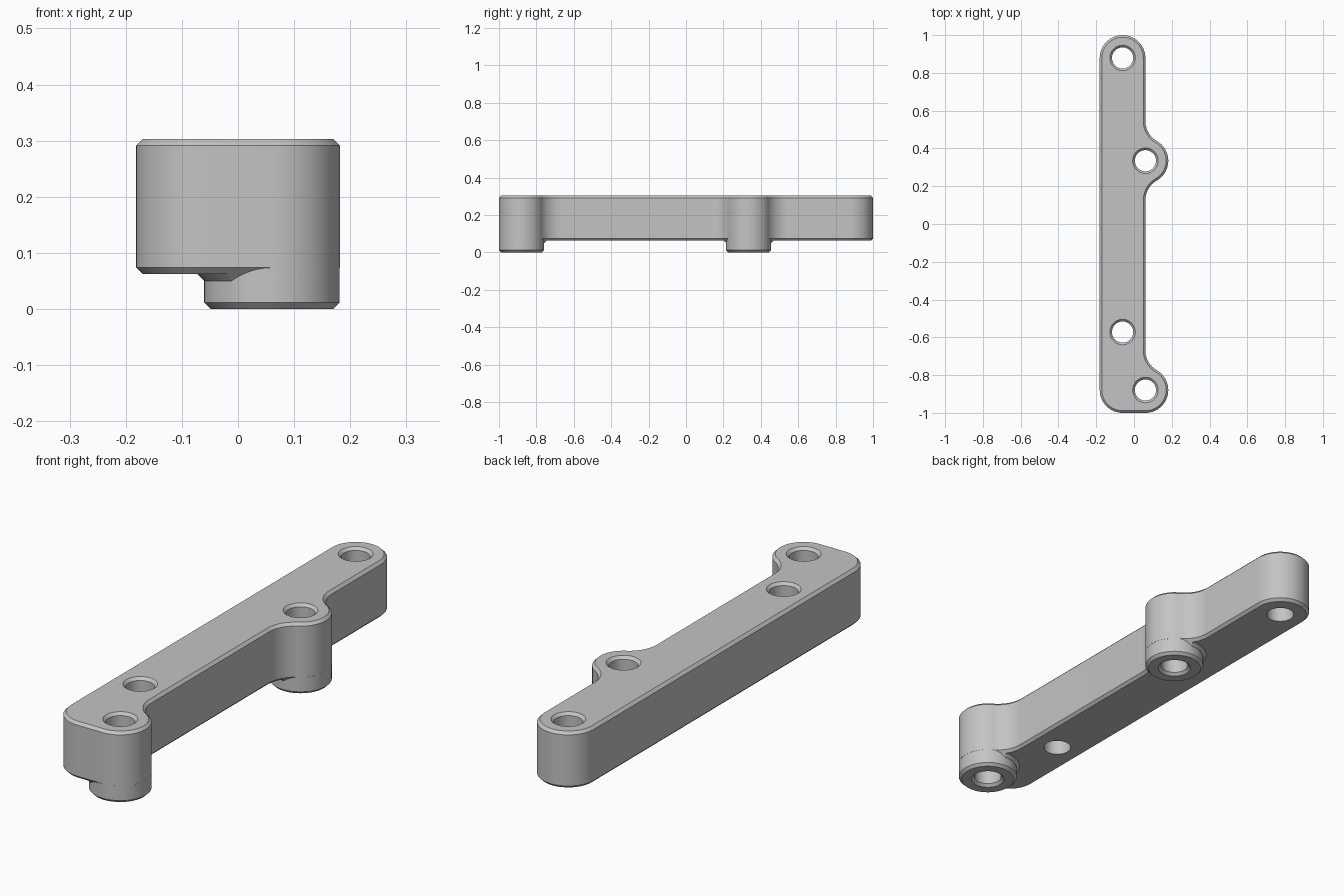
import bpy, bmesh
from math import sin, cos, pi, atan2, sqrt, ceil

if "Cube" in bpy.data.objects:
    bpy.data.objects.remove(bpy.data.objects["Cube"])

C = 0.0605            # half spacing of the two hole columns
R = 0.121             # rounding of bar end and bosses
FIL = 0.12            # concave fillet beside each boss
CH = 0.0115           # chamfer
TOP, UNDER = 0.303, 0.0625
YA, YB, YC = 1 - R, 0.335, -0.572
NECK = 0.05           # height where the boss neck starts to flare
HOLE = 0.056
BOSSES = [(C, -YA), (C, YB)]


def arc(cx, cy, r, a, b):
    n = ceil(abs(b - a) / (pi / 36))
    return [(cx + r * cos(a + (b - a) * i / n), cy + r * sin(a + (b - a) * i / n))
            for i in range(n + 1)]


def outline(o):
    """Plan outline, moved inwards by o."""
    d = sqrt(R * R + 2 * R * FIL)
    phi = atan2(d, FIL)
    fx, r, f = C + FIL, R - o, FIL + o
    return (arc(-C, -YA, r, pi, 1.5 * pi)
            + arc(C, -YA, r, -pi / 2, phi)
            + arc(fx, -YA + d, f, pi + phi, pi)
            + arc(fx, YB - d, f, pi, pi - phi)
            + arc(C, YB, r, -phi, phi)
            + arc(fx, YB + d, f, pi + phi, pi)
            + arc(-C, YA, r, 0, pi))


def circle(x, y):
    return lambda r: arc(x, y, r, 0, 2 * pi)


def loft(name, ring, levels):
    """Closed solid through rings given as (size, height)."""
    bm = bmesh.new()
    rings = [[bm.verts.new((x, y, z)) for x, y in ring(s)] for s, z in levels]
    n = len(rings[0])
    for lo, hi in zip(rings, rings[1:]):
        for i in range(n):
            j = (i + 1) % n
            bm.faces.new((lo[i], lo[j], hi[j], hi[i]))
    bm.faces.new(rings[0][::-1])
    bm.faces.new(rings[-1])
    bmesh.ops.remove_doubles(bm, verts=bm.verts, dist=1e-5)
    bmesh.ops.recalc_face_normals(bm, faces=bm.faces)
    me = bpy.data.meshes.new(name)
    bm.to_mesh(me)
    bm.free()
    ob = bpy.data.objects.new(name, me)
    bpy.context.collection.objects.link(ob)
    return ob


def combine(target, other, operation):
    mod = target.modifiers.new("combine", 'BOOLEAN')
    mod.operation, mod.solver, mod.object = operation, 'EXACT', other
    bpy.context.view_layer.objects.active = target
    bpy.ops.object.modifier_apply(modifier=mod.name)
    bpy.data.objects.remove(other)


# Bar with bevelled rims, its lower taper running on to the boss necks
bracket = loft("mounting_bracket", outline,
               [(0.074 - NECK, NECK), (0, 0.074), (0, TOP - CH), (CH, TOP)])

# Flat underside, leaving a flared neck around each boss
slab = loft("underside_cutter",
            lambda s: [(-s, -s), (s, -s), (s, s), (-s, s)], [(1.5, 0.03), (1.5, UNDER)])
for x, y in BOSSES:
    neck = loft("neck_cone", circle(x, y),
                [(R + z - NECK, z) for z in (0.02, 0.09)])
    combine(slab, neck, 'DIFFERENCE')
combine(bracket, slab, 'DIFFERENCE')

# Bosses reaching the ground
for x, y in BOSSES:
    r = R - 0.0003
    boss = loft("boss", circle(x, y), [(r - CH, 0), (r, CH), (r, 0.2)])
    combine(bracket, boss, 'UNION')

# Through holes, countersunk on top and under the bosses
rim = [(HOLE, TOP - CH), (HOLE + CH + 0.01, TOP + 0.01)]
for x, y in BOSSES:
    cutter = loft("boss_hole", circle(x, y), [(HOLE + CH + 0.01, -0.01), (HOLE, CH)] + rim)
    combine(bracket, cutter, 'DIFFERENCE')
for y in (YA, YC):
    cutter = loft("bar_hole", circle(-C, y), [(HOLE, -0.05)] + rim)
    combine(bracket, cutter, 'DIFFERENCE')

# Plain grey finish
grey = bpy.data.materials.new("light_grey")
grey.use_nodes = True
colour = (0.55, 0.55, 0.55, 1)
grey.diffuse_color = colour
grey.node_tree.nodes["Principled BSDF"].inputs["Base Color"].default_value = colour
bracket.data.materials.clear()
bracket.data.materials.append(grey)
for p in bracket.data.polygons:
    p.material_index = 0

bpy.ops.object.select_all(action='DESELECT')
bracket.select_set(True)
bpy.context.view_layer.objects.active = bracket
bpy.ops.object.shade_smooth_by_angle(angle=pi / 6)
